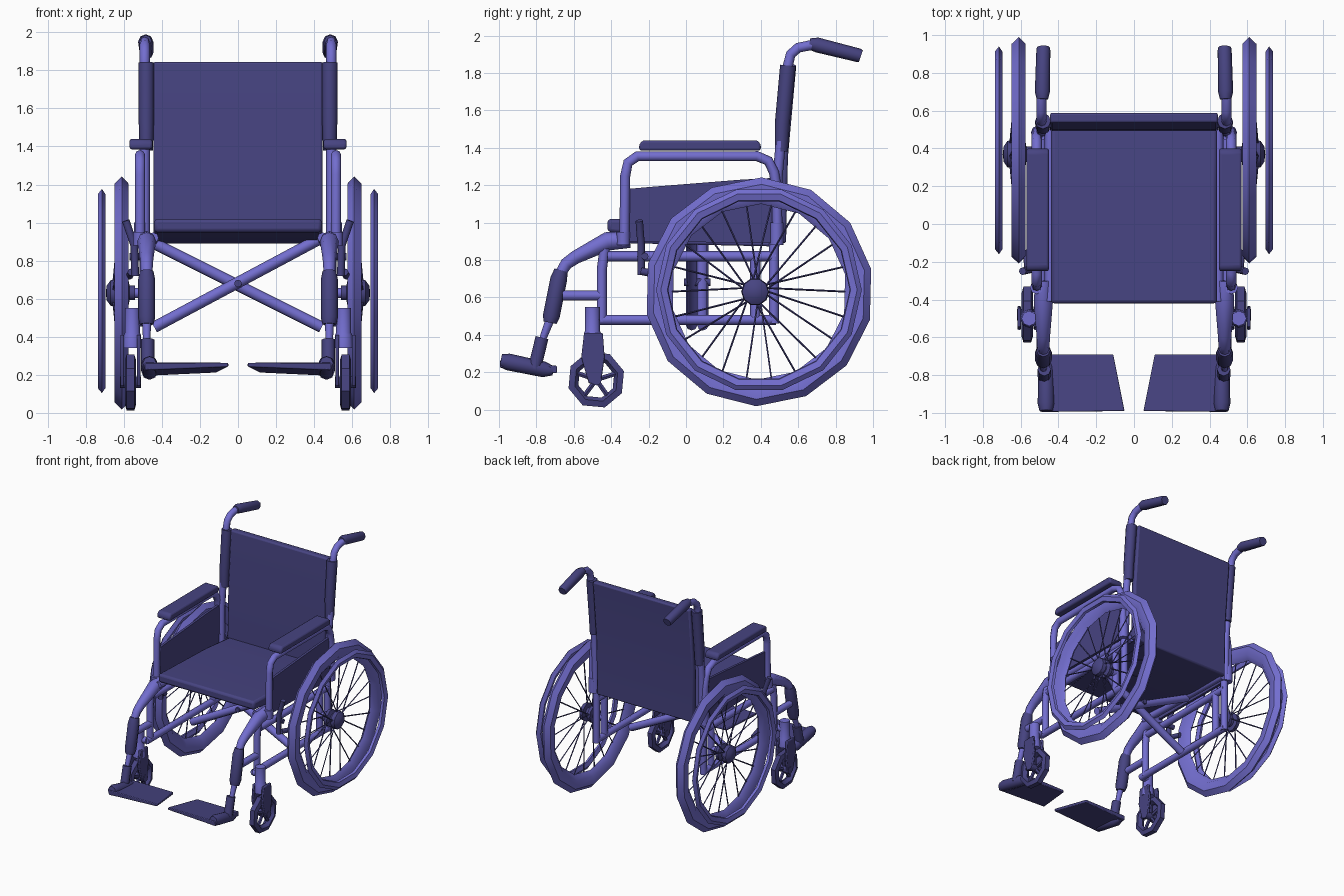
import bpy, bmesh, math
from mathutils import Vector

if "Cube" in bpy.data.objects:
    bpy.data.objects.remove(bpy.data.objects["Cube"])


def material(name, rgb):
    m = bpy.data.materials.new(name)
    m.diffuse_color = (*rgb, 1)
    m.use_nodes = True
    m.node_tree.nodes["Principled BSDF"].inputs["Base Color"].default_value = m.diffuse_color
    return m


LIGHT = material("light blue violet", (0.17, 0.155, 0.62))
DARK = material("dark blue violet", (0.062, 0.057, 0.22))


def finish(name, mesh, mat, mirror, bevel=0, angle=40):
    mesh.materials.clear()
    mesh.materials.append(mat)
    mesh.polygons.foreach_set("use_smooth", [True] * len(mesh.polygons))
    mesh.set_sharp_from_angle(angle=math.radians(angle))
    ob = bpy.data.objects.new(name, mesh)
    bpy.context.collection.objects.link(ob)
    if bevel:
        b = ob.modifiers.new("Bevel", 'BEVEL')
        b.width, b.segments = bevel, 2
    if mirror:
        ob.modifiers.new("Mirror", 'MIRROR')
    return ob


def tubes(name, paths, r, mat=LIGHT, mirror=True, sides=8):
    """Round bars along paths; a point may carry its own radius as 4th value."""
    cu = bpy.data.curves.new(name, 'CURVE')
    cu.dimensions = '3D'
    cu.bevel_depth = 1.0
    cu.bevel_resolution = (sides - 4) // 2
    cu.use_fill_caps = True
    for path in paths:
        sp = cu.splines.new('POLY')
        sp.points.add(len(path) - 1)
        for p, c in zip(sp.points, path):
            p.co = (c[0], c[1], c[2], 1)
            p.radius = c[3] if len(c) > 3 else r
    tmp = bpy.data.objects.new("tmp", cu)
    bpy.context.collection.objects.link(tmp)
    dg = bpy.context.evaluated_depsgraph_get()
    mesh = bpy.data.meshes.new_from_object(tmp.evaluated_get(dg))
    bpy.data.objects.remove(tmp)
    return finish(name, mesh, mat, mirror, angle=50)


def side_path(x, pts):
    return [(x, *p) for p in pts]


def prism(name, pts, a, b, mat, axis='X', mirror=True, bevel=0.0):
    """Extrude a profile (y,z along X, or x,y along Z) from a to b."""
    bm = bmesh.new()
    mk = (lambda p, t: (t, p[0], p[1])) if axis == 'X' else (lambda p, t: (p[0], p[1], t))
    lo = [bm.verts.new(mk(p, a)) for p in pts]
    hi = [bm.verts.new(mk(p, b)) for p in pts]
    bm.faces.new(lo)
    bm.faces.new(hi)
    n = len(pts)
    for i in range(n):
        j = (i + 1) % n
        bm.faces.new((lo[i], lo[j], hi[j], hi[i]))
    bmesh.ops.recalc_face_normals(bm, faces=bm.faces)
    mesh = bpy.data.meshes.new(name)
    bm.to_mesh(mesh)
    bm.free()
    return finish(name, mesh, mat, mirror, bevel)


def ring(name, profile, cy, cz, segs, mat, closed=True, turn=0.0):
    """Turn a (radius, x) profile about a sideways axle."""
    bm = bmesh.new()
    loops = []
    for k in range(segs):
        t = 2 * math.pi * k / segs + turn
        loops.append([bm.verts.new((x, cy + r * math.cos(t), cz + r * math.sin(t))) for r, x in profile])
    n = len(profile)
    for k in range(segs):
        p, q = loops[k], loops[(k + 1) % segs]
        for i in range(n if closed else n - 1):
            j = (i + 1) % n
            bm.faces.new((p[i], p[j], q[j], q[i]))
    bmesh.ops.remove_doubles(bm, verts=bm.verts, dist=1e-5)
    bmesh.ops.recalc_face_normals(bm, faces=bm.faces)
    mesh = bpy.data.meshes.new(name)
    bm.to_mesh(mesh)
    bm.free()
    return finish(name, mesh, mat, True)


# Rear wheels
WY, WZ = 0.39, 0.63
ring("tyre", [(0.612, 0.61), (0.575, 0.648), (0.51, 0.645), (0.47, 0.615), (0.51, 0.58), (0.575, 0.575)],
     WY, WZ, 14, LIGHT, turn=0.2)
ring("push_rim", [(0.55, 0.715), (0.525, 0.735), (0.49, 0.725), (0.485, 0.705), (0.52, 0.695)],
     WY, WZ + 0.01, 14, LIGHT)
ring("wheel_hub", [(0, 0.54), (0.04, 0.54), (0.04, 0.57), (0.07, 0.575), (0.07, 0.60), (0.04, 0.61),
                   (0.04, 0.635), (0.075, 0.64), (0.07, 0.67), (0.04, 0.69), (0, 0.695)],
     0.37, WZ, 10, DARK, closed=False)
spokes = []
for k in range(22):
    t = 2 * math.pi * k / 22
    a = t + (0.35 if k % 4 < 2 else -0.35)
    spokes.append([(0.655 if k % 2 else 0.588, 0.37 + 0.06 * math.cos(a), WZ + 0.06 * math.sin(a)),
                   (0.615, WY + 0.48 * math.cos(t), WZ + 0.48 * math.sin(t))])
tubes("spokes", spokes, 0.005, DARK, sides=4)

# Casters
CX, CY, CZ = 0.565, -0.48, 0.16
ring("caster_tyre", [(0.155, CX - 0.02), (0.155, CX + 0.02), (0.12, CX + 0.03), (0.1, CX), (0.12, CX - 0.03)],
     CY, CZ, 8, DARK, turn=0.3)
tubes("caster_spokes", [[(CX, CY, CZ), (CX, CY + 0.11 * math.cos(t), CZ + 0.11 * math.sin(t))]
                        for t in [0.3 + k * math.pi / 2.5 for k in range(5)]], 0.014, DARK, sides=6)
tubes("caster_axle", [[(CX - 0.055, CY, CZ), (CX + 0.055, CY, CZ)]], 0.03, DARK)
fork = [(-0.545, 0.41), (-0.445, 0.41), (-0.435, 0.28), (-0.455, 0.14), (-0.52, 0.14), (-0.56, 0.28)]
for nm, off in (("inner", -0.043), ("outer", 0.043)):
    prism("caster_fork_" + nm, fork, CX + off - 0.01, CX + off + 0.01, DARK, bevel=0.006)
tubes("caster_stem", [[(CX - 0.01, -0.5, 0.34, 0.05), (CX - 0.01, -0.5, 0.41, 0.045), (CX - 0.01, -0.5, 0.42, 0.04),
                       (CX - 0.01, -0.5, 0.55, 0.04)]], 0.04)

# Side frame
FX = 0.49
tubes("side_frame", [
    side_path(FX, [(-0.5, 0.48), (0.48, 0.48)]),
    side_path(FX, [(-0.42, 0.82), (0.48, 0.82)]),
    side_path(FX, [(0.47, 0.46), (0.47, 0.9)]),
    side_path(FX, [(-0.45, 0.47), (-0.45, 0.75), (-0.43, 0.9)]),
    side_path(FX, [(-0.66, 0.61), (-0.45, 0.61)]),
    [(FX, -0.49, 0.48), (CX, -0.49, 0.48)],
    [(FX, 0.37, WZ), (0.58, 0.37, WZ)],
    side_path(FX, [(0.37, 0.48), (0.37, 0.82)]),
], 0.027)
tubes("seat_rail", [side_path(0.445, [(-0.41, 0.92), (0.5, 0.9)])], 0.028)

# Back posts with push handles
tubes("back_post", [side_path(FX, [(0.485, 0.88), (0.49, 1.25), (0.545, 1.84), (0.56, 1.9), (0.6, 1.935), (0.7, 1.955)])],
      0.027)
tubes("hand_grip", [[(0.485, 0.66, 1.955, 0.03), (0.485, 0.7, 1.95, 0.04), (0.48, 0.92, 1.895, 0.037),
                     (0.48, 0.935, 1.89, 0.034)]], 0.036, DARK)
tubes("back_sleeve", [side_path(0.482, [(0.51, 1.38, 0.035), (0.515, 1.53, 0.04), (0.545, 1.84, 0.042)])], 0.04, DARK)

# Upholstery
prism("seat", [(-0.42, 0.95), (-0.42, 1.02), (0.2, 1.0), (0.53, 0.97), (0.53, 0.89), (0.2, 0.89)],
      -0.44, 0.44, DARK, mirror=False, bevel=0.018)
prism("backrest", [(0.49, 0.89), (0.5, 1.35), (0.535, 1.845), (0.59, 1.845), (0.545, 1.35), (0.535, 0.89)],
      -0.445, 0.445, DARK, mirror=False, bevel=0.012)
prism("side_panel", [(-0.31, 0.9), (-0.31, 1.18), (-0.2, 1.19), (0.3, 1.23), (0.49, 1.24), (0.51, 0.89)],
      0.495, 0.515, DARK)

# Armrests
tubes("armrest_frame", [side_path(0.515, [(-0.33, 0.88), (-0.325, 1.25), (-0.31, 1.32), (-0.26, 1.355), (0.38, 1.355),
                                          (0.44, 1.33), (0.47, 1.27), (0.485, 1.18), (0.49, 0.9)])], 0.027)
prism("armrest_pad", [(-0.25, 1.385), (-0.25, 1.42), (-0.23, 1.44), (0.38, 1.44), (0.4, 1.42), (0.4, 1.385)],
      0.45, 0.57, DARK, bevel=0.012)
tubes("armrest_socket", [side_path(0.515, [(-0.335, 0.88), (-0.335, 0.95)]),
                         side_path(0.51, [(0.485, 0.88), (0.485, 1.0)])], 0.036)

# Brake lever
tubes("brake_lever", [[(0.54, -0.24, 0.72), (0.545, -0.24, 0.88), (0.59, -0.25, 1.01)],
                      [(FX, -0.22, 0.82), (0.57, -0.22, 0.82)],
                      [(0.56, -0.24, 0.74), (0.57, -0.14, 0.72)]], 0.02, DARK)

# Leg rests
tubes("leg_hanger", [side_path(0.48, [(-0.3, 0.91, 0.045), (-0.42, 0.9, 0.05), (-0.59, 0.815, 0.036), (-0.64, 0.78, 0.033),
                                      (-0.67, 0.73, 0.03), (-0.72, 0.5, 0.025), (-0.78, 0.34, 0.017)])], 0.03)
tubes("leg_sleeve", [side_path(0.48, [(-0.668, 0.745, 0.036), (-0.68, 0.7, 0.045), (-0.72, 0.5, 0.045),
                                      (-0.727, 0.465, 0.036)])], 0.04, DARK)
tubes("foot_stem", [side_path(0.475, [(-0.77, 0.385), (-0.81, 0.22)])], 0.035, DARK)
tubes("foot_bracket", [side_path(0.465, [(-0.99, 0.262, 0.035), (-0.95, 0.255, 0.045), (-0.76, 0.215, 0.042),
                                         (-0.71, 0.208, 0.025)])], 0.04, DARK)
plate = prism("footplate", [(0.49, -0.69), (0.11, -0.69), (0.05, -0.99), (0.49, -0.995)], 0.21, 0.25, DARK, axis='Z',
              bevel=0.006)
for v in plate.data.vertices:  # tilt the plate up towards the toes
    v.co.z += (-0.85 - v.co.y) * 0.1
    if v.co.x < 0.2 and v.co.z < 0.23 + (-0.85 - v.co.y) * 0.1:
        v.co.z += 0.018

# Folding cross brace
tubes("cross_brace", [[(-0.44, 0.03, 0.45), (0.44, 0.03, 0.92)],
                      [(0.44, 0.09, 0.45), (-0.44, 0.09, 0.89)]], 0.03, LIGHT, mirror=False)
tubes("brace_pivot", [[(0.0, -0.01, 0.68), (0.0, 0.13, 0.68)]], 0.02, DARK, mirror=False)
